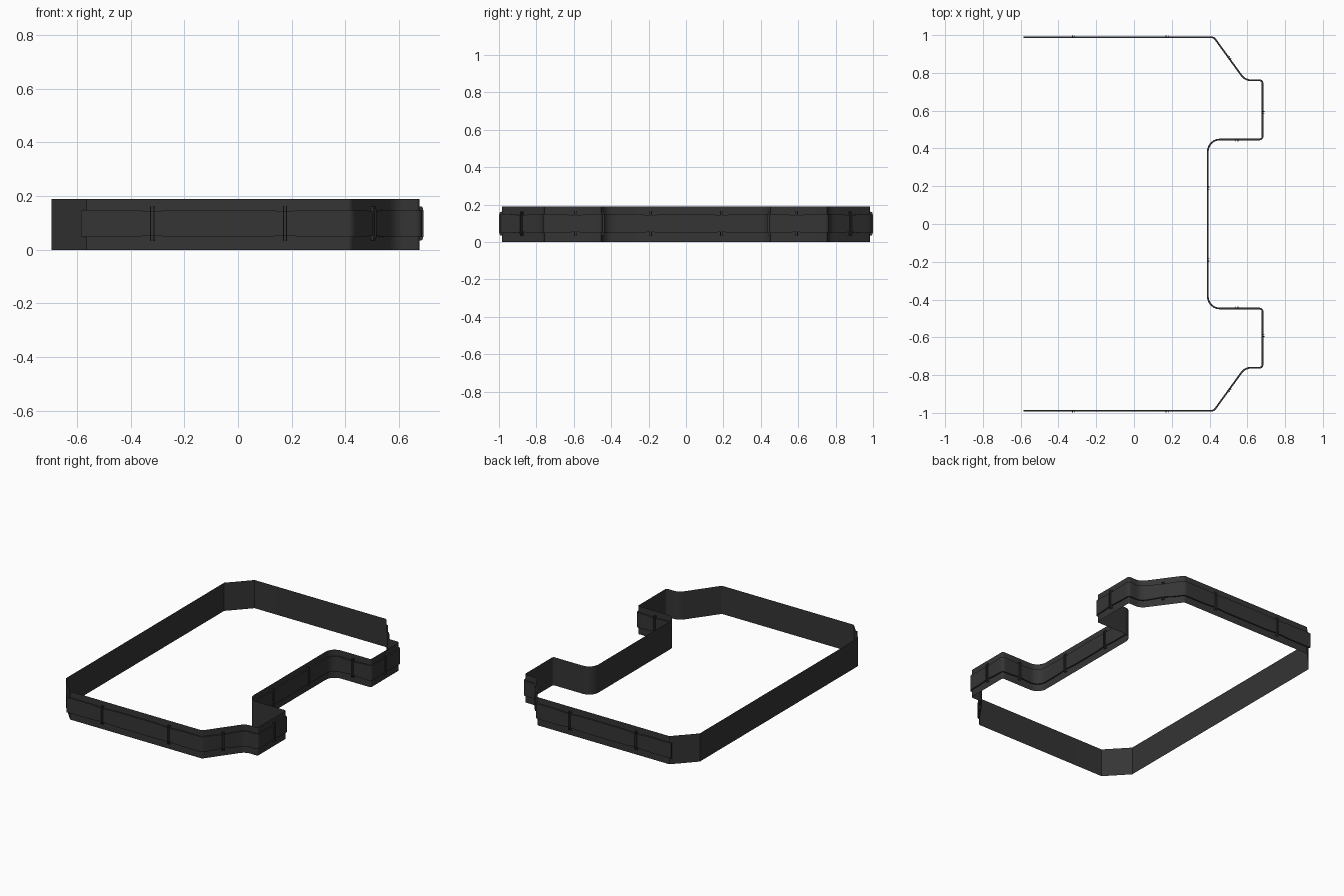
import bpy, math
from mathutils import Vector

if "Cube" in bpy.data.objects:
    bpy.data.objects.remove(bpy.data.objects["Cube"])

dark = bpy.data.materials.new("dark_plastic")
dark.diffuse_color = (0.035, 0.035, 0.035, 1)
dark.use_nodes = True
dark.node_tree.nodes["Principled BSDF"].inputs["Base Color"].default_value = dark.diffuse_color


def make(name, verts, faces, smooth=True):
    me = bpy.data.meshes.new(name)
    me.from_pydata(verts, [], faces)
    me.materials.append(dark)
    ob = bpy.data.objects.new(name, me)
    bpy.context.collection.objects.link(ob)
    if smooth:
        bpy.ops.object.select_all(action='DESELECT')
        ob.select_set(True)
        bpy.context.view_layer.objects.active = ob
        bpy.ops.object.shade_smooth_by_angle(angle=math.radians(25))
    return ob


def fillet(ctrl, steps=6):
    """Round the corners of an open path of (x, y, radius)."""
    out = [Vector(ctrl[0][:2])]
    for a, b, c in zip(ctrl, ctrl[1:], ctrl[2:]):
        p = Vector(b[:2])
        u = (Vector(a[:2]) - p).normalized()
        v = (Vector(c[:2]) - p).normalized()
        half = u.angle(v) / 2
        cut = b[2] / math.tan(half)
        centre = p + (u + v).normalized() * (b[2] / math.sin(half))
        s, e = p + u * cut - centre, p + v * cut - centre
        ang = s.angle_signed(e)
        for i in range(steps + 1):
            t = -ang * i / steps
            out.append(centre + Vector((s.x * math.cos(t) - s.y * math.sin(t),
                                        s.x * math.sin(t) + s.y * math.cos(t))))
    out.append(Vector(ctrl[-1][:2]))
    return out


def densify(path, gap=0.03):
    out = [path[0]]
    for a, b in zip(path, path[1:]):
        n = max(1, math.ceil((b - a).length / gap))
        out += [a.lerp(b, i / n) for i in range(1, n + 1)]
    return out


def offset(path, d):
    """Shift an open path to its left (outward) by d."""
    out = []
    for i, p in enumerate(path):
        t1 = (p - path[max(i - 1, 0)]).normalized() if i else (path[1] - p).normalized()
        t2 = (path[i + 1] - p).normalized() if i < len(path) - 1 else t1
        t = (t1 + t2).normalized()
        out.append(p + Vector((-t.y, t.x)) * (d / max(0.3, t.dot(t1))))
    return out


# Shared outline: side, slanted corner, front pad, central recess, mirrored
half = [(-0.585, 0.993, 0), (0.425, 0.993, 0.03), (0.59, 0.765, 0.06),
        (0.685, 0.765, 0.02), (0.685, 0.443, 0.02), (0.395, 0.443, 0.06)]
outline = fillet(half + [(x, -y, r) for x, y, r in reversed(half)])

# Wall: one thin sheet with chamfered back corners
inner = offset(outline, -0.009)
loop = [Vector((-0.695, 0.845)), Vector((-0.565, 0.984))] + inner[1:-1] + \
       [Vector((-0.565, -0.984)), Vector((-0.695, -0.845))]
n = len(loop)
make("wall", [(p.x, p.y, z) for z in (0, 0.19) for p in loop],
     [(i, i + n, (i + 1) % n + n, (i + 1) % n) for i in range(n)])

# Clip positions with outward directions
s = math.hypot(0.228, 0.165)
clips = [(-0.32, 0.993, 0, 1), (0.175, 0.993, 0, 1), (0.507, 0.88, 0.228 / s, 0.165 / s),
         (0.685, 0.59, 1, 0), (0.545, 0.443, 0, -1), (0.395, 0.19, 1, 0)]
clips += [(x, -y, nx, -ny) for x, y, nx, ny in clips]
spots = [Vector(c[:2]) for c in clips]

# Bumper strip: slightly narrowed at each clip
front = densify(outline)
back = offset(front, -0.009)
verts, faces = [], []
for p, q in zip(front, back):
    d = min((p - c).length for c in spots)
    h = 0.051 - 0.006 * math.exp(-(d / 0.05) ** 2)
    verts += [(q.x, q.y, 0.098 - h), (p.x, p.y, 0.098 - h),
              (p.x, p.y, 0.098 + h), (q.x, q.y, 0.098 + h)]
for i in range(len(front) - 1):
    for k in range(3):
        a = 4 * i + k
        faces.append((a, a + 4, a + 5, a + 1))
e = len(verts) - 4
faces += [(0, 1, 2, 3), (e + 3, e + 2, e + 1, e)]
make("bumper_strip", verts, faces)

# Clips: a pair of thin upright ribs with tapered ends
profile = [(-0.009, 0.034), (0.002, 0.036), (0.006, 0.05),
           (0.006, 0.146), (0.002, 0.16), (-0.009, 0.162)]
m = len(profile)
for x, y, nx, ny in clips:
    verts, faces = [], []
    for mid in (-0.006, 0.006):
        b = len(verts)
        for w in (mid - 0.002, mid + 0.002):
            verts += [(x + nx * d - ny * w, y + ny * d + nx * w, z) for d, z in profile]
        faces += [tuple(b + i for i in range(m)), tuple(b + m + i for i in reversed(range(m)))]
        faces += [(b + i, b + m + i, b + m + (i + 1) % m, b + (i + 1) % m) for i in range(m)]
    make("strip_clip", verts, faces, smooth=False)
